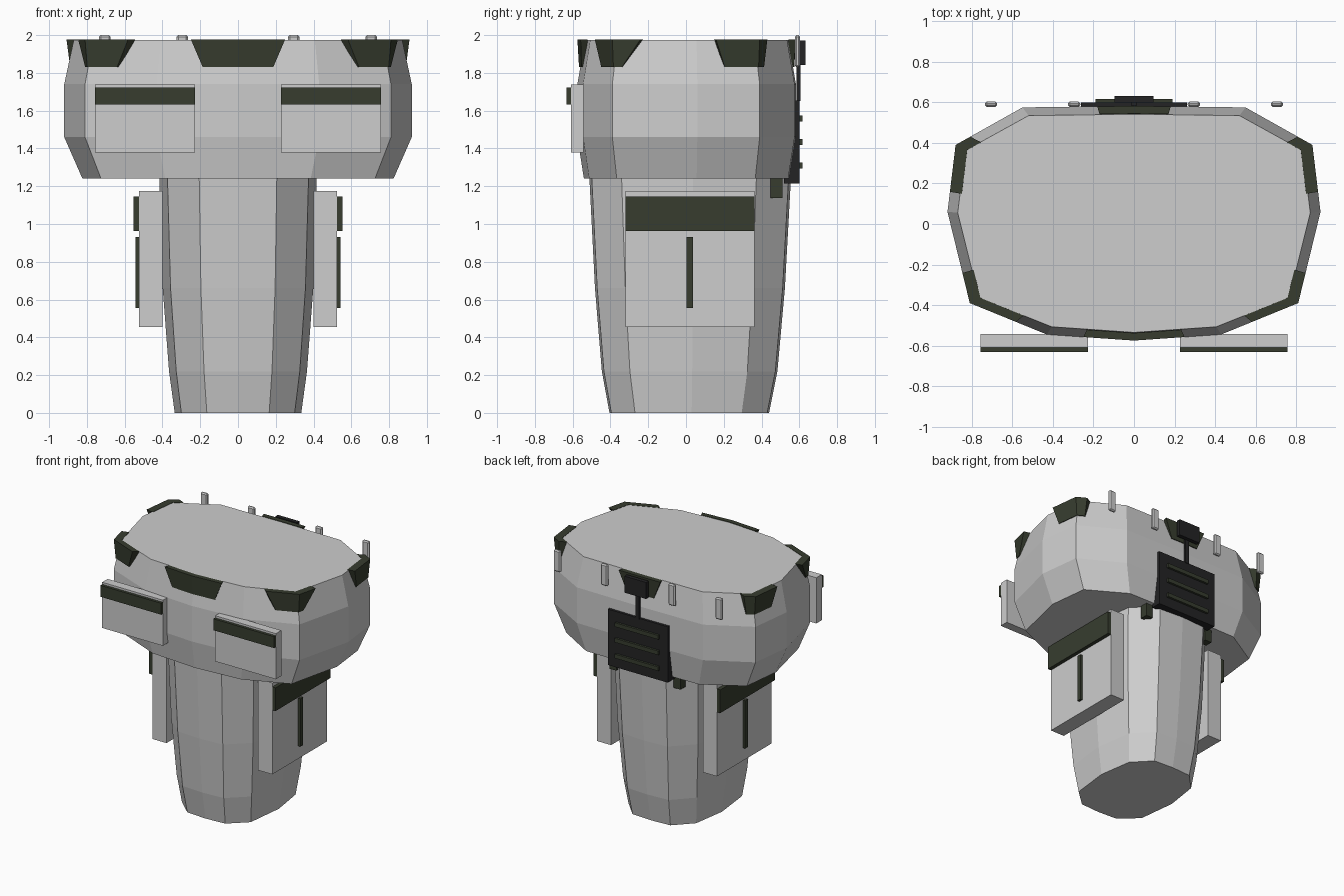
import bpy, bmesh
from mathutils import Vector

if "Cube" in bpy.data.objects:
    bpy.data.objects.remove(bpy.data.objects["Cube"])


def material(name, rgb):
    m = bpy.data.materials.new(name)
    m.diffuse_color = (*rgb, 1)
    m.use_nodes = True
    m.node_tree.nodes["Principled BSDF"].inputs["Base Color"].default_value = m.diffuse_color
    return m


GREY = material("light grey", (0.61, 0.61, 0.61))
GREEN = material("dark olive", (0.038, 0.046, 0.028))
BLACK = material("near black", (0.017, 0.017, 0.018))


def finish(name, bm, mat):
    bmesh.ops.recalc_face_normals(bm, faces=bm.faces)
    me = bpy.data.meshes.new(name)
    bm.to_mesh(me)
    bm.free()
    me.materials.append(mat)
    ob = bpy.data.objects.new(name, me)
    bpy.context.collection.objects.link(ob)
    return ob


def skin(name, rings, mat):
    """Closed solid skinned through equal-length rings of points."""
    bm = bmesh.new()
    vs = [[bm.verts.new(p) for p in r] for r in rings]
    n = len(vs[0])
    for a, b in zip(vs, vs[1:]):
        for i in range(n):
            j = (i + 1) % n
            bm.faces.new((a[i], a[j], b[j], b[i]))
    bm.faces.new(vs[0][::-1])
    bm.faces.new(vs[-1])
    return finish(name, bm, mat)


def box(name, x, y, z, mat, bevel=0):
    bm = bmesh.new()
    bmesh.ops.create_cube(bm, size=1)
    for v in bm.verts:
        v.co = [r[0] + (c + 0.5) * (r[1] - r[0]) for c, r in zip(v.co, (x, y, z))]
    if bevel:
        bmesh.ops.bevel(bm, geom=bm.edges[:], offset=bevel, segments=1, affect='EDGES')
    return finish(name, bm, mat)


def full(half):
    """Mirror a half outline (front centre to back centre) to a closed ring."""
    return half + [(-x, y) for x, y in half[-2:0:-1]]


# Chest: twelve-sided shell, narrowed at top and bottom
CHEST = [(0, -.575), (.43, -.545), (.81, -.39), (.92, .06), (.88, .39), (.55, .575), (0, .582)]
skin("chest", [[(x * sx, y * sy, z) for x, y in full(CHEST)]
               for z, sx, sy in ((1.24, .895, .94), (1.46, 1, 1), (1.74, 1, 1), (1.975, .945, .93))], GREY)

# Waist: tapered column
WAIST = [(0, -.405), (.165, -.395), (.30, -.27), (.335, .03), (.295, .295), (.165, .43), (0, .44)]
skin("waist", [[(x * sx, y * sy, z) for x, y in full(WAIST)]
               for z, sx, sy in ((0, 1, 1), (.22, 1.09, 1.1), (.66, 1.19, 1.19), (1.3, 1.25, 1.27))], GREY)


# Rim guards: flared wedges wrapped around corners of the chest rim
def rim_guard(name, prev, corner, nxt, top, low, side=1):
    prev, corner, nxt = Vector(prev), Vector(corner), Vector(nxt)

    def path(t, s, z):
        pts = (corner.lerp(prev, t[0]), corner, corner.lerp(nxt, t[1]))
        return [(p.x * s * side, p.y * s, z) for p in pts]
    rings = [path(low, .985, 1.83) + path(low, .92, 1.83)[::-1],
             path(top, 1, 1.977) + path(top, .935, 1.977)[::-1]]
    skin(name, rings, GREEN)


def flip(p):
    return (-p[0], p[1])


rim_guard("front_rim_guard", flip(CHEST[1]), CHEST[0], CHEST[1], (.58, .58), (.44, .44))
rim_guard("back_rim_guard", CHEST[5], CHEST[6], flip(CHEST[5]), (.33, .33), (.22, .22))

for s, tag in ((1, "right"), (-1, "left")):
    def sbox(name, x, y, z, mat, bevel=0):
        box(f"{tag}_{name}", sorted((x[0] * s, x[1] * s)), y, z, mat, bevel)

    rim_guard(f"{tag}_front_rim_guard", CHEST[1], CHEST[2], CHEST[3], (.6, .33), (.42, .1), s)
    rim_guard(f"{tag}_back_rim_guard", CHEST[3], CHEST[4], CHEST[5], (.7, .22), (.55, .16), s)
    # Chest plates
    sbox("chest_plate", (.228, .757), (-.61, -.542), (1.378, 1.738), GREY)
    sbox("chest_plate_stripe", (.228, .757), (-.632, -.61), (1.632, 1.722), GREEN)
    # Hip plates
    sbox("hip_plate", (.40, .523), (-.32, .362), (.455, 1.175), GREY)
    sbox("hip_plate_stripe", (.523, .552), (-.32, .362), (.962, 1.145), GREEN)
    sbox("hip_plate_bar", (.523, .542), (.003, .037), (.555, .932), GREEN)
    # Back pegs along the rim and lower clips
    for x in (.295, .705):
        sbox("rim_peg", (x - .03, x + .03), (.577, .604), (1.83, 2.0), GREY, .009)
    sbox("back_clip", (.25, .31), (.448, .51), (1.138, 1.26), GREEN)

# Back pack with vents, stalk and sensor
box("back_pack", (-.262, .262), (.52, .60), (1.215, 1.655), BLACK)
for z in (1.31, 1.435, 1.558):
    box("back_vent", (-.19, .19), (.60, .617), (z - .016, z + .016), GREEN)
box("sensor_stalk", (-.015, .015), (.585, .605), (1.65, 1.85), BLACK)
box("sensor", (-.095, .095), (.60, .632), (1.842, 1.972), BLACK)
